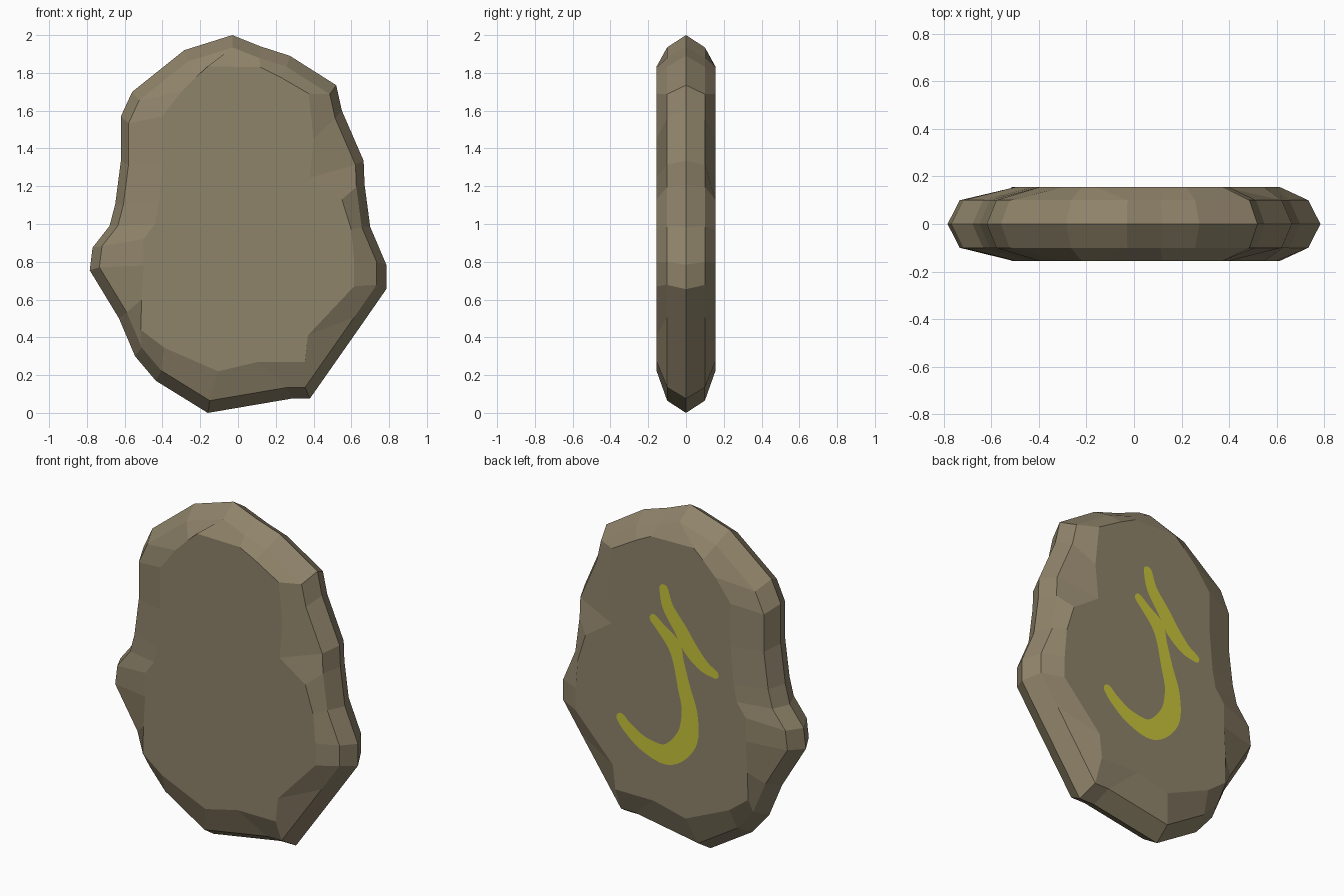
import bpy, bmesh, math
from mathutils import Vector

if "Cube" in bpy.data.objects:
    bpy.data.objects.remove(bpy.data.objects["Cube"])


def material(name, rgb):
    m = bpy.data.materials.new(name)
    m.diffuse_color = (*rgb, 1)
    m.use_nodes = True
    m.node_tree.nodes["Principled BSDF"].inputs["Base Color"].default_value = m.diffuse_color
    return m


def add_object(name, bm, mat):
    me = bpy.data.meshes.new(name)
    bm.to_mesh(me)
    bm.free()
    ob = bpy.data.objects.new(name, me)
    me.materials.append(mat)
    bpy.context.collection.objects.link(ob)
    return ob


stone = material("brown stone", (0.275, 0.227, 0.144))
paint = material("mustard paint", (0.578, 0.552, 0.045))

# Stone slab: widest outline (x, z) and the matching edge of the flat faces
rim = [(-.03, 2), (.12, 1.94), (.275, 1.89), (.52, 1.735), (.55, 1.6),
       (.665, 1.335), (.67, 1.21), (.70, .985), (.785, .785), (.785, .655),
       (.66, .475), (.38, .075), (.28, .075), (-.16, 0), (-.435, .17),
       (-.545, .3), (-.63, .5), (-.785, .755), (-.77, .875), (-.68, .99),
       (-.65, 1.105), (-.62, 1.335), (-.62, 1.57), (-.56, 1.7), (-.285, 1.92)]
face = [(-.16, 1.835), (.12, 1.83), (.22, 1.78), (.375, 1.69), (.4, 1.45),
        (.38, 1.245), (.55, 1.13), (.6, .97), (.615, .8), (.615, .67),
        (.37, .41), (.355, .27), (.105, .27), (-.105, .22), (-.39, .345),
        (-.515, .44), (-.51, .6), (-.5, .78), (-.5, .92), (-.44, 1.0),
        (-.42, 1.1), (-.4, 1.32), (-.4, 1.57), (-.3, 1.7), (-.22, 1.78)]
bevel = [(x * .935, 1 + (z - 1) * .935) for x, z in rim]

bm = bmesh.new()
rings = [[bm.verts.new((x, y, z)) for x, z in pts] for pts, y in
         ((face, -.155), (bevel, -.1), (rim, 0), (bevel, .1), (face, .155))]
n = len(rim)
for a, b in zip(rings, rings[1:]):
    for i in range(n):
        j = (i + 1) % n
        bm.faces.new((a[i], a[j], b[j], b[i]))
bm.faces.new(rings[0])
bm.faces.new(rings[-1])
bmesh.ops.recalc_face_normals(bm, faces=bm.faces)
add_object("stone_slab", bm, stone)


# Painted brush strokes on the back: (x, z, half width) along each stroke
def smooth(pts, steps=6):
    p = [Vector(q) for q in pts]
    p = [2 * p[0] - p[1]] + p + [2 * p[-1] - p[-2]]
    out = []
    for a, b, c, d in zip(p, p[1:], p[2:], p[3:]):
        for k in range(steps):
            t = k / steps
            out.append(.5 * (2 * b + (c - a) * t + (2 * a - 5 * b + 4 * c - d) * t ** 2
                             + (3 * b - a - 3 * c + d) * t ** 3))
    return out + [p[-2]]


def brush_stroke(name, pts, y):
    path = smooth(pts)
    last = len(path) - 1
    left, right = [], []
    for i, q in enumerate(path):
        t = (path[min(i + 1, last)] - path[max(i - 1, 0)]).xy.normalized()
        side = Vector((-t.y, t.x)) * q.z
        left.append(q.xy + side)
        right.append(q.xy - side)
    bm = bmesh.new()
    vert = lambda v: bm.verts.new((v.x, y, v.y))
    lv, rv = [vert(v) for v in left], [vert(v) for v in right]
    for i in range(last):
        bm.faces.new((lv[i], lv[i + 1], rv[i + 1], rv[i]))
    # rounded ends
    for i, s in ((0, 1), (last, -1)):
        c, r = path[i].xy, left[i] - path[i].xy
        arc = []
        for k in range(1, 6):
            a = s * math.pi * k / 6
            arc.append(vert(c + Vector((r.x * math.cos(a) - r.y * math.sin(a),
                                        r.x * math.sin(a) + r.y * math.cos(a)))))
        bm.faces.new([lv[i]] + arc + [rv[i]])
    for f in bm.faces:
        f.normal_update()
        if f.normal.y < 0:
            f.normal_flip()
    add_object(name, bm, paint)


brush_stroke("short_stroke", [(.035, 1.54, .03), (.006, 1.44, .038), (-.075, 1.33, .045),
                              (-.135, 1.24, .05), (-.22, 1.16, .04), (-.30, 1.125, .025)], .158)
brush_stroke("hooked_stroke", [(.10, 1.35, .027), (.045, 1.3, .033), (-.03, 1.23, .045),
                               (-.062, 1.137, .037), (-.097, 1.0, .042), (-.135, .852, .052),
                               (-.115, .69, .066), (.006, .57, .06), (.155, .588, .046),
                               (.265, .655, .036), (.315, .705, .03)], .159)
